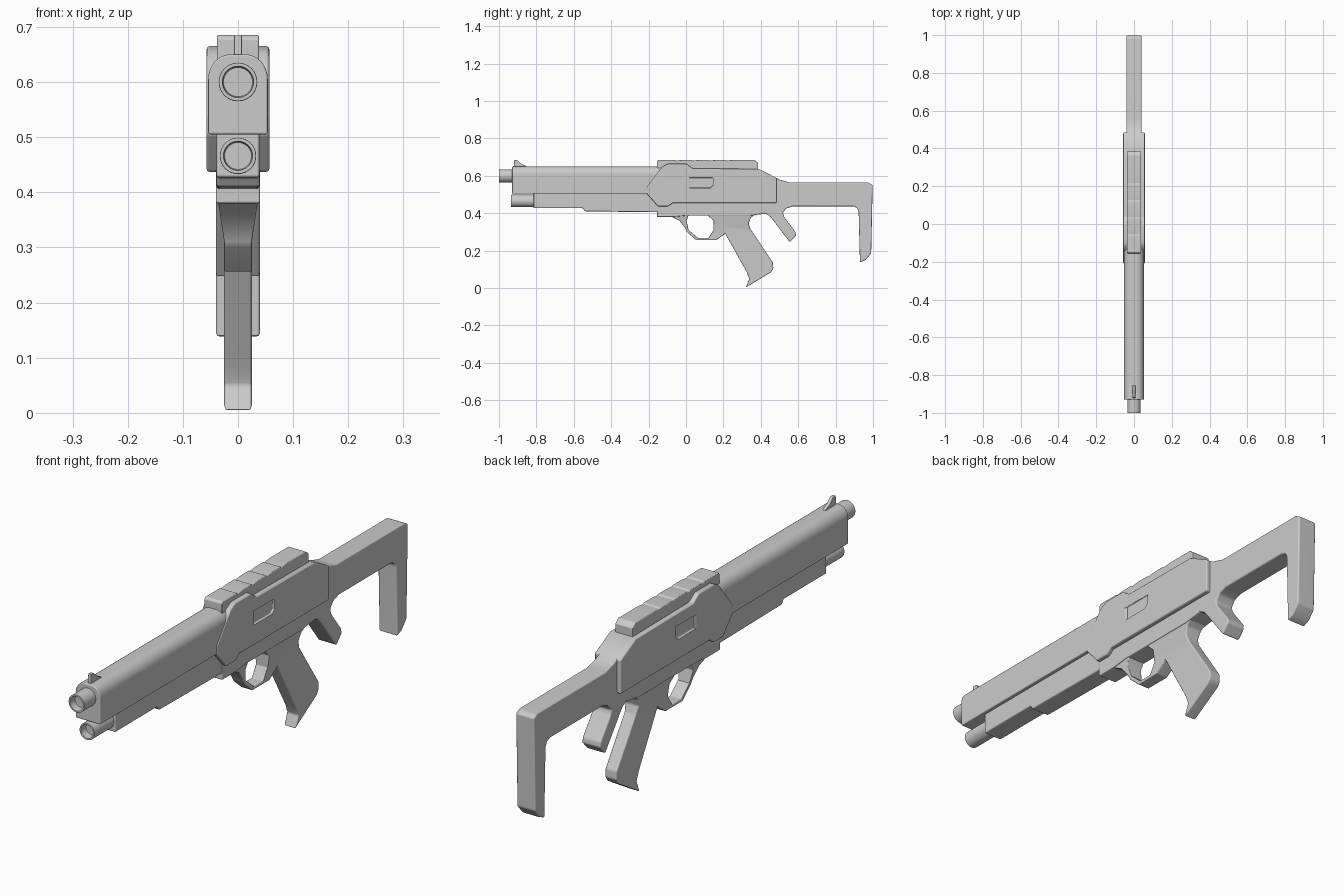
import bpy, bmesh, math
from mathutils import Vector

if "Cube" in bpy.data.objects:
    bpy.data.objects.remove(bpy.data.objects["Cube"], do_unlink=True)

grey = bpy.data.materials.new("plain grey")
grey.use_nodes = True
grey.diffuse_color = (0.6, 0.6, 0.6, 1)
grey.node_tree.nodes["Principled BSDF"].inputs["Base Color"].default_value = (0.6, 0.6, 0.6, 1)


def bevel_sharp(bm, width):
    bmesh.ops.recalc_face_normals(bm, faces=bm.faces)
    edges = [e for e in bm.edges if e.calc_face_angle(0) > math.radians(28)]
    bmesh.ops.bevel(bm, geom=edges, offset=width, segments=3, profile=0.5,
                    affect='EDGES', clamp_overlap=True)


def finish(bm, name):
    mesh = bpy.data.meshes.new(name)
    bm.to_mesh(mesh)
    bm.free()
    mesh.materials.append(grey)
    obj = bpy.data.objects.new(name, mesh)
    bpy.context.collection.objects.link(obj)
    bpy.ops.object.select_all(action='DESELECT')
    obj.select_set(True)
    bpy.context.view_layer.objects.active = obj
    bpy.ops.object.shade_smooth_by_angle(angle=math.radians(35))
    mod = obj.modifiers.new("Even shading", 'WEIGHTED_NORMAL')
    mod.keep_sharp = True
    return obj


def extrude_profile(points, start, end):
    bm = bmesh.new()
    face = bm.faces.new([bm.verts.new(start(p)) for p in points])
    new = bmesh.ops.extrude_face_region(bm, geom=[face])["geom"]
    verts = [g for g in new if isinstance(g, bmesh.types.BMVert)]
    bmesh.ops.translate(bm, verts=verts, vec=end)
    return bm


def side_part(name, points, half, width=0.005, x=0, flare=False):
    """Side profile in y and z, given thickness across x."""
    bm = extrude_profile(points, lambda p: (x - half, *p), (2 * half, 0, 0))
    if flare:
        bmesh.ops.bisect_plane(bm, geom=bm.verts[:] + bm.edges[:] + bm.faces[:],
                               plane_co=(0, 0, 0.31), plane_no=(0, 0, 1))
        for v in bm.verts:
            v.co.x *= 1 + max(0, v.co.z - 0.31) * 6
    bevel_sharp(bm, width)
    return finish(bm, name)


def tube(name, y0, y1, z, radius):
    """Round tube along y with a recessed front end."""
    bm = bmesh.new()
    bmesh.ops.create_cone(bm, cap_ends=True, segments=32, radius1=radius,
                          radius2=radius, depth=y1 - y0)
    for v in bm.verts:
        v.co = Vector((v.co.x, v.co.z + (y0 + y1) / 2, z - v.co.y))
    bmesh.ops.recalc_face_normals(bm, faces=bm.faces)
    cap = [min(bm.faces, key=lambda f: f.calc_center_median().y)]
    bmesh.ops.inset_region(bm, faces=cap, thickness=0.007)
    bmesh.ops.inset_region(bm, faces=cap, thickness=0.001, depth=-0.03)
    edges = [e for e in bm.edges if e.calc_face_angle(0) > 1]
    bmesh.ops.bevel(bm, geom=edges, offset=0.002, segments=2, profile=0.5,
                    affect='EDGES', clamp_overlap=True)
    return finish(bm, name)


# Barrel and lower tube
tube("barrel", -1.0, -0.85, 0.60, 0.035)
tube("lower_tube", -0.935, -0.75, 0.466, 0.033)

# Arched barrel housing, extruded along y
arch = [(-0.054, 0.505), (0.054, 0.505)]
for side in (1, -1):
    quarter = []
    for i in range(9):
        a = math.pi / 2 * i / 8
        quarter.append((side * (0.014 + 0.04 * math.cos(a)), 0.605 + 0.045 * math.sin(a)))
    arch += quarter[::side]
housing = extrude_profile(arch, lambda p: (p[0], -0.93, p[1]), (0, 0.95, 0))
bevel_sharp(housing, 0.004)
finish(housing, "barrel_housing")

# Stepped fore-end under the housing
side_part("fore_end", [(-0.815, 0.515), (-0.815, 0.427), (-0.552, 0.427),
                       (-0.54, 0.41), (-0.1, 0.405), (-0.1, 0.515)], 0.039)

# Receiver body with recessed ports on both sides
receiver = side_part("receiver", [
    (-0.21, 0.505), (-0.21, 0.54), (-0.145, 0.625), (-0.125, 0.65), (-0.095, 0.665),
    (0.0, 0.665), (0.035, 0.64), (0.39, 0.637), (0.485, 0.588), (0.485, 0.455),
    (-0.07, 0.455), (-0.095, 0.437), (-0.15, 0.437)], 0.057, 0.006)
port = [(0.015, 0.535), (0.13, 0.535), (0.145, 0.55), (0.145, 0.59), (0.015, 0.59)]
for side in (1, -1):
    cutter = side_part("port_cutter", port, 0.01, 0.003, x=side * 0.058)
    cutter.hide_render = True
    mod = receiver.modifiers.new("Port", 'BOOLEAN')
    mod.operation = 'DIFFERENCE'
    mod.object = cutter
    bpy.context.view_layer.objects.active = receiver
    bpy.ops.object.modifier_move_to_index(modifier=mod.name, index=0)
    bpy.ops.object.modifier_apply(modifier=mod.name)
    bpy.data.objects.remove(cutter, do_unlink=True)

# Lower receiver
side_part("lower_receiver", [
    (-0.155, 0.47), (-0.155, 0.38), (-0.07, 0.38), (0.0, 0.387), (0.34, 0.387),
    (0.42, 0.397), (0.48, 0.47)], 0.04, 0.004)

# Top rail with shallow notches
rail = [(-0.155, 0.63), (-0.155, 0.678), (-0.148, 0.685)]
for i in range(4):
    y = -0.06 + i * 0.09
    rail += [(y, 0.685), (y + 0.004, 0.681), (y + 0.04, 0.685)]
rail += [(0.365, 0.685), (0.385, 0.67), (0.385, 0.625)]
side_part("top_rail", rail, 0.038, 0.004)

# Front sight
side_part("front_sight", [(-0.922, 0.64), (-0.918, 0.685), (-0.902, 0.685),
                          (-0.882, 0.665), (-0.855, 0.652), (-0.855, 0.64)], 0.007, 0.002)

# Trigger guard
side_part("trigger_guard", [
    (-0.08, 0.40), (-0.08, 0.383), (-0.035, 0.36), (-0.008, 0.325), (0.005, 0.30),
    (0.055, 0.256), (0.16, 0.256), (0.21, 0.29), (0.21, 0.40), (0.10, 0.40),
    (0.12, 0.385), (0.147, 0.36), (0.147, 0.31), (0.12, 0.268), (0.065, 0.268),
    (0.014, 0.31), (0.003, 0.36), (0.012, 0.385), (0.02, 0.40)], 0.025, 0.003, flare=True)

# Pistol grip
side_part("grip", [
    (0.17, 0.40), (0.185, 0.33), (0.21, 0.29), (0.325, 0.085), (0.338, 0.05),
    (0.32, 0.003), (0.455, 0.085), (0.467, 0.105), (0.465, 0.135), (0.345, 0.315),
    (0.335, 0.345), (0.345, 0.375), (0.38, 0.40)], 0.025, 0.005, flare=True)

# Stock with rear spur and drop leg
side_part("stock", [
    (0.36, 0.63), (0.43, 0.615), (0.50, 0.58), (0.555, 0.564), (0.975, 0.564),
    (0.998, 0.552), (0.99, 0.185), (0.96, 0.15), (0.93, 0.137), (0.923, 0.41),
    (0.915, 0.428), (0.895, 0.437), (0.57, 0.437), (0.535, 0.425), (0.518, 0.402),
    (0.525, 0.38), (0.585, 0.30), (0.588, 0.28), (0.555, 0.245), (0.46, 0.37),
    (0.445, 0.387), (0.42, 0.40), (0.36, 0.40)], 0.04, 0.006)
